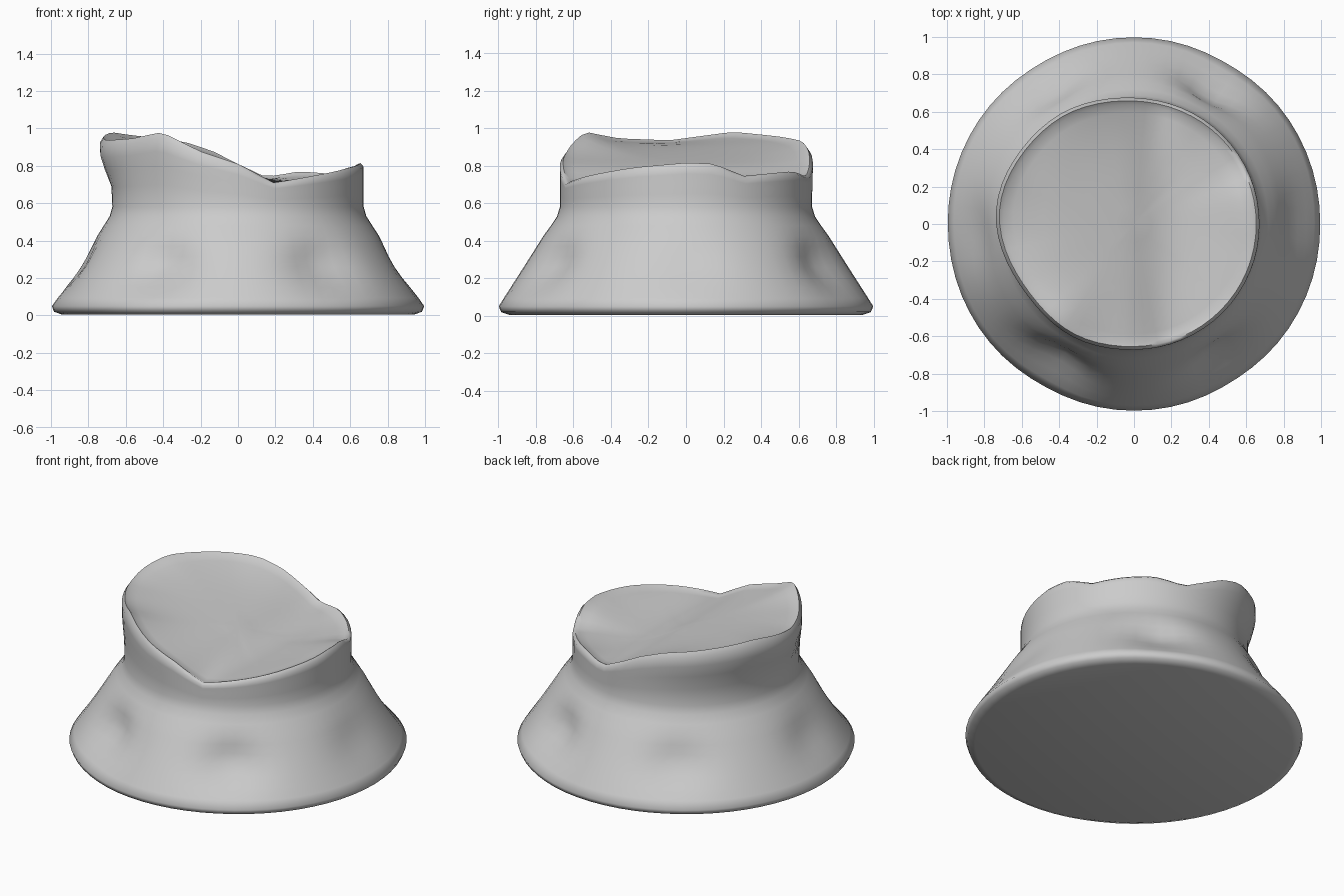
import bpy, bmesh, math

if "Cube" in bpy.data.objects:
    bpy.data.objects.remove(bpy.data.objects["Cube"])

N = 64  # points around


def interp(table, x):
    """Smooth-ish piecewise lookup."""
    if x <= table[0][0]:
        return table[0][1]
    for (a, va), (b, vb) in zip(table, table[1:]):
        if x <= b:
            return va + (vb - va) * (x - a) / (b - a)
    return table[-1][1]


def bump(a, centre, width):
    d = (a - centre + 180) % 360 - 180
    return math.exp(-(d / width) ** 2)


# Height of the broken rim against angle in degrees (0 = +x, 90 = +y)
RIM = [(0, .815), (13, .81), (28, .745), (45, .76), (60, .77), (77, .74),
       (90, .81), (102, .88), (115, .93), (135, .955), (160, .98), (187, .935),
       (212, .945), (233, .98), (253, .875), (270, .81), (287, .71),
       (310, .75), (335, .79), (360, .815)]
# Height of the stepped top face against x
TOP = [(-.7, .93), (-.45, .92), (-.2, .86), (0, .80), (.12, .735),
       (.25, .715), (.45, .74), (.67, .80)]
# Flared foot: radius, height
FOOT = [(.94, .004), (.985, .02), (.998, .05), (.97, .095), (.935, .15),
        (.90, .205), (.865, .26), (.83, .315), (.795, .37), (.76, .425),
        (.72, .48), (.687, .53), (.672, .58)]
# Angle and depth of the hollows in the foot
DENTS = [(0, .03), (60, .085), (121, .06), (184, .04), (241, .085), (302, .08)]

bm = bmesh.new()
rings = []


def add_ring(func):
    rings.append([bm.verts.new(func(360 * i / N)) for i in range(N)])


def polar(a, r, z):
    return (r * math.cos(math.radians(a)), r * math.sin(math.radians(a)), z)


def lip(a):
    return .667 + .07 * bump(a, 172, 32) + .03 * bump(a, 125, 25) + .015 * bump(a, 240, 20)


# Foot with hollows
for r, z in FOOT:
    def foot(a, r=r, z=z):
        cut = sum(d * bump(a, c, 13) for c, d in DENTS)
        return polar(a, r - cut * math.exp(-((z - .26) / .13) ** 2), z)
    add_ring(foot)

# Neck rising to the uneven lip
for t in (.3, .55, .75, .92):
    def neck(a, t=t):
        h = interp(RIM, a)
        s = min(1, max(0, (t - .2) / .6))
        s = s * s * (3 - 2 * s)
        return polar(a, .672 + (lip(a) - .668) * s, .58 + (h - .58) * t)
    add_ring(neck)

# Rounded lip and the stepped top face
for k in (.98, .95, .88, .78, .66, .53, .40, .27, .14):
    def top(a, k=k):
        x, y, _ = polar(a, lip(a) * k, 0)
        h = sum(interp(TOP, x + d) for d in (-.06, 0, .06)) / 3
        w = (k / .98) ** 5
        return (x, y, h * (1 - w) + interp(RIM, a) * w - .01 * (k < .97))
    add_ring(top)

for lo, hi in zip(rings, rings[1:]):
    for i in range(N):
        j = (i + 1) % N
        bm.faces.new((lo[i], lo[j], hi[j], hi[i]))

# Close the centre of the top and the flat underside
centre = bm.verts.new((0, 0, .79))
for i in range(N):
    bm.faces.new((rings[-1][i], rings[-1][(i + 1) % N], centre))
bm.faces.new(list(reversed(rings[0])))

bmesh.ops.recalc_face_normals(bm, faces=bm.faces)
mesh = bpy.data.meshes.new("stump")
bm.to_mesh(mesh)
bm.free()
stump = bpy.data.objects.new("stump", mesh)
bpy.context.collection.objects.link(stump)
bpy.context.view_layer.objects.active = stump
stump.select_set(True)
bpy.ops.object.shade_smooth_by_angle(angle=math.radians(60))
